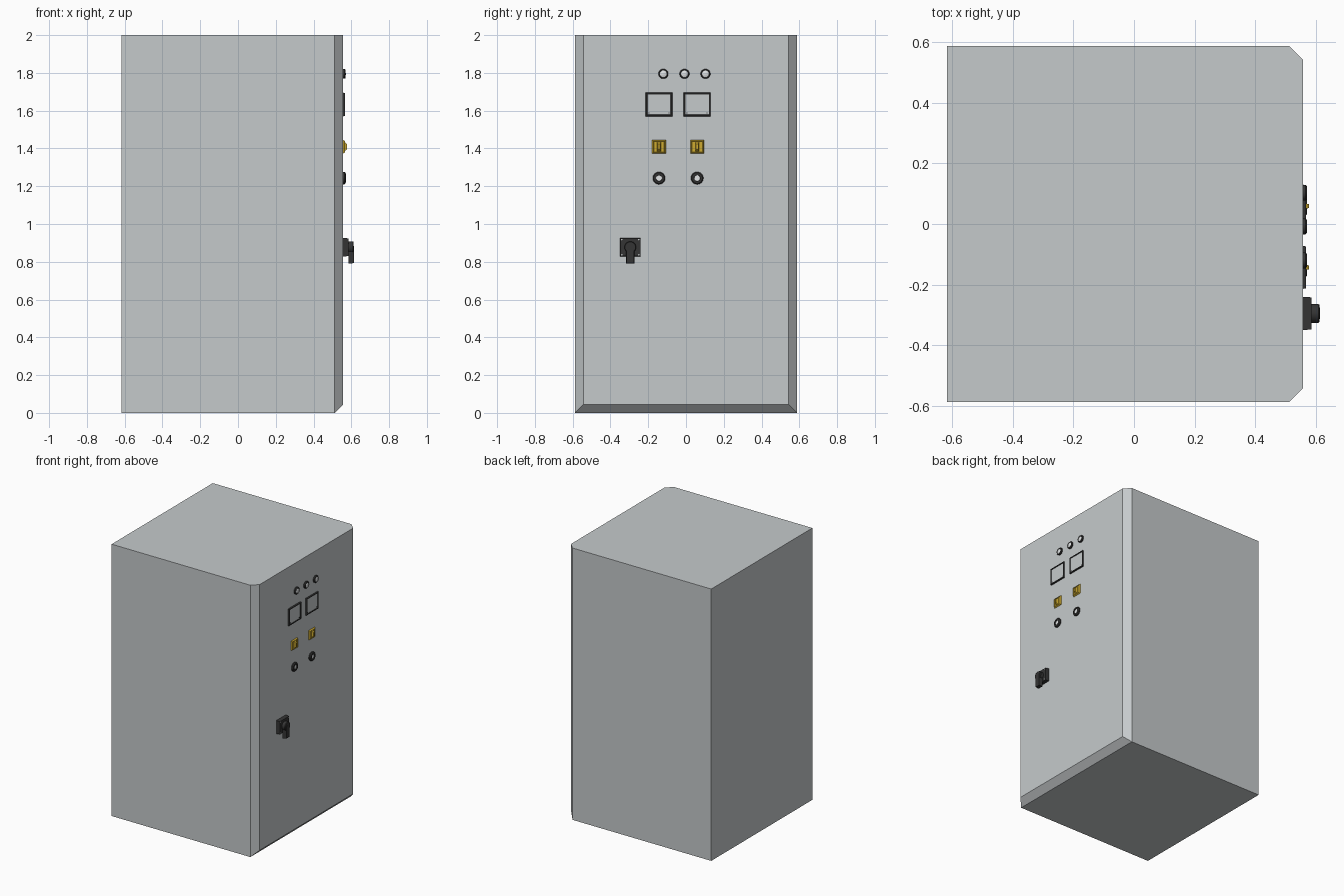
import bpy, bmesh, math
from mathutils import Vector

if "Cube" in bpy.data.objects:
    bpy.data.objects.remove(bpy.data.objects["Cube"])

FACE = 0.557  # x of the door surface


def mat(name, rgb):
    m = bpy.data.materials.new(name)
    m.diffuse_color = (*rgb, 1)
    m.use_nodes = True
    m.node_tree.nodes["Principled BSDF"].inputs["Base Color"].default_value = m.diffuse_color
    return m


GREY = mat("cabinet grey", (0.56, 0.59, 0.60))
BLACK = mat("black plastic", (0.035, 0.035, 0.035))
YELLOW = mat("yellow", (0.62, 0.41, 0.03))
WHITE = mat("lens white", (0.75, 0.77, 0.78))


def finish(name, bm, mats, smooth=False):
    bmesh.ops.recalc_face_normals(bm, faces=bm.faces[:])
    me = bpy.data.meshes.new(name)
    bm.to_mesh(me)
    bm.free()
    for m in mats:
        me.materials.append(m)
    ob = bpy.data.objects.new(name, me)
    bpy.context.collection.objects.link(ob)
    if smooth:
        bpy.ops.object.select_all(action='DESELECT')
        ob.select_set(True)
        bpy.context.view_layer.objects.active = ob
        bpy.ops.object.shade_smooth_by_angle(angle=math.radians(35))
    return ob


def box_bm(x0, x1, y0, y1, z0, z1):
    bm = bmesh.new()
    bmesh.ops.create_cube(bm, size=1)
    for v in bm.verts:
        v.co = Vector((x1 if v.co.x > 0 else x0,
                       y1 if v.co.y > 0 else y0,
                       z1 if v.co.z > 0 else z0))
    return bm


def front_face(bm):
    return max(bm.faces, key=lambda f: f.calc_center_median().x)


def taper(bm, dy, dz):
    """Shrink the outward face of a box."""
    f = front_face(bm)
    c = f.calc_center_median()
    for v in f.verts:
        v.co.y += dy if v.co.y < c.y else -dy
        v.co.z += dz if v.co.z < c.z else -dz


def lathe(name, y, z, profile, mats, split=None, n=28):
    """Turn (radius, height) points round an axis pointing out of the door;
    faces inside radius `split` take the second material."""
    bm = bmesh.new()
    rings = []
    for r, h in profile:
        if r == 0:
            rings.append([bm.verts.new((FACE + h, y, z))] * n)
        else:
            rings.append([bm.verts.new((FACE + h,
                                        y + r * math.cos(2 * math.pi * i / n),
                                        z + r * math.sin(2 * math.pi * i / n)))
                          for i in range(n)])
    for (ra, a), (rb, b) in zip(zip(profile, rings), zip(profile[1:], rings[1:])):
        for i in range(n):
            j = (i + 1) % n
            f = bm.faces.new(list(dict.fromkeys((a[i], a[j], b[j], b[i]))))
            if split and max(ra[0], rb[0]) <= split:
                f.material_index = 1
    return finish(name, bm, mats, True)


# Cabinet: box whose door side is chamfered on both sides and at the bottom
bm = box_bm(-0.617, 0.512, -0.588, 0.588, 0, 2)
f = bmesh.ops.extrude_discrete_faces(bm, faces=[front_face(bm)])["faces"][0]
for v in f.verts:
    v.co.x = FACE
    v.co.y *= 0.543 / 0.588
    v.co.z = max(v.co.z, 0.045)
bmesh.ops.remove_doubles(bm, verts=bm.verts[:], dist=1e-5)
finish("cabinet", bm, [GREY])

# Indicator lamps: black ring with pale domed lens
for i, y in enumerate((-0.12, -0.008, 0.103)):
    lathe(f"indicator_lamp_{i}", y, 1.795,
          [(0.026, 0), (0.026, 0.008), (0.022, 0.013), (0.0175, 0.013),
           (0.0175, 0.010), (0.010, 0.013), (0, 0.014)],
          [BLACK, WHITE], 0.0176)

# Meters: black frame around a recessed grey face, with corner screws
for i, y in enumerate((-0.143, 0.059)):
    bm = box_bm(FACE, FACE + 0.010, y - 0.071, y + 0.071, 1.57, 1.695)
    taper(bm, 0.002, 0.002)
    f = front_face(bm)
    bmesh.ops.inset_region(bm, faces=[f], thickness=0.009)
    bmesh.ops.inset_region(bm, faces=[f], thickness=0.001, depth=-0.004)
    f.material_index = 1
    finish(f"meter_{i}", bm, [BLACK, GREY])
    for s in (-1, 1):
        bm = box_bm(FACE + 0.005, FACE + 0.008, y + s * 0.053 - 0.003,
                    y + s * 0.053 + 0.003, 1.584, 1.59)
        finish(f"meter_screw_{i}_{s}", bm, [BLACK])

# Selector switches: yellow bevelled plate with a vertical tapered grip
for i, y in enumerate((-0.143, 0.059)):
    bm = box_bm(FACE, FACE + 0.009, y - 0.036, y + 0.036, 1.373, 1.445)
    taper(bm, 0.006, 0.006)
    f = front_face(bm)
    bmesh.ops.inset_region(bm, faces=[f], thickness=0.004, depth=-0.003)
    finish(f"switch_plate_{i}", bm, [YELLOW])
    bm = box_bm(FACE + 0.004, FACE + 0.021, y - 0.010, y + 0.010, 1.383, 1.435)
    taper(bm, 0.004, 0.012)
    finish(f"switch_grip_{i}", bm, [YELLOW])

# Push buttons: thick black collar with a pale centre
for i, y in enumerate((-0.143, 0.059)):
    lathe(f"push_button_{i}", y, 1.243,
          [(0.033, 0), (0.033, 0.007), (0.028, 0.013), (0.017, 0.014),
           (0.0155, 0.009), (0, 0.009)],
          [BLACK, WHITE], 0.0156)

# Main isolator: plate, screws, round hub and downward lever
HY, HZ = -0.295, 0.877
bm = box_bm(FACE, FACE + 0.028, HY - 0.055, HY + 0.055, HZ - 0.049, HZ + 0.049)
taper(bm, 0.002, 0.002)
finish("isolator_plate", bm, [BLACK])
for sy in (-1, 1):
    for sz in (-1, 1):
        lathe(f"isolator_screw_{sy}_{sz}", HY + sy * 0.045, HZ + sz * 0.040,
              [(0.004, 0.026), (0.004, 0.029), (0, 0.029)], [GREY], n=10)
lathe("isolator_hub", HY, HZ,
      [(0.031, 0.027), (0.031, 0.051), (0.028, 0.055), (0, 0.055)], [BLACK])
bm = box_bm(FACE + 0.029, FACE + 0.056, HY - 0.022, HY + 0.022, 0.79, HZ + 0.01)
taper(bm, 0.003, 0.003)
finish("isolator_lever", bm, [BLACK])
